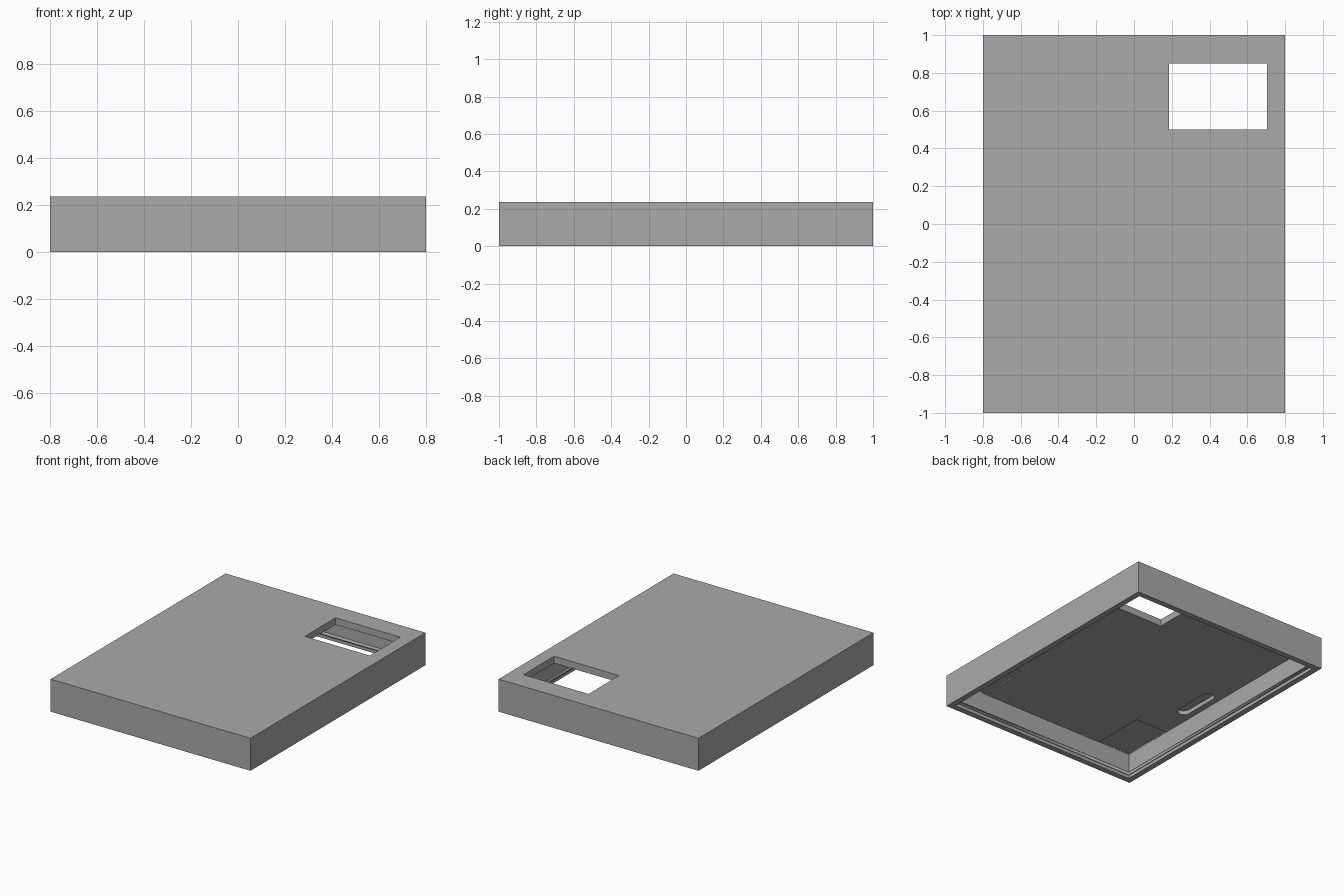
import bpy
import bmesh
import math

cube = bpy.data.objects.get("Cube")
if cube:
    bpy.data.objects.remove(cube, do_unlink=True)

W, L, H = 1.6, 2.0, 0.235   # outer size
WALL, CEILING = 0.042, 0.185
IN_X, IN_Y = W / 2 - WALL, L / 2 - WALL

grey = bpy.data.materials.new("plain grey")
grey.use_nodes = True
grey.diffuse_color = (0.4, 0.4, 0.4, 1)
grey.node_tree.nodes["Principled BSDF"].inputs["Base Color"].default_value = (0.4, 0.4, 0.4, 1)


def prism(name, outline, z0, z1):
    """Upright prism over a flat outline."""
    bm = bmesh.new()
    face = bm.faces.new([bm.verts.new((x, y, z0)) for x, y in outline])
    top = bmesh.ops.extrude_face_region(bm, geom=[face])["geom"]
    verts = [v for v in top if isinstance(v, bmesh.types.BMVert)]
    bmesh.ops.translate(bm, verts=verts, vec=(0, 0, z1 - z0))
    bmesh.ops.recalc_face_normals(bm, faces=bm.faces)
    mesh = bpy.data.meshes.new(name)
    bm.to_mesh(mesh)
    bm.free()
    mesh.materials.append(grey)
    obj = bpy.data.objects.new(name, mesh)
    bpy.context.collection.objects.link(obj)
    return obj


def rect(x0, x1, y0, y1):
    return [(x0, y0), (x1, y0), (x1, y1), (x0, y1)]


def stadium(cx, cy, length, r, steps=12):
    """Rounded slot outline running along y."""
    points = []
    for end in (1, -1):
        for i in range(steps + 1):
            a = math.pi * i / steps + (0 if end > 0 else math.pi)
            points.append((cx + r * math.cos(a), cy + end * length / 2 + r * math.sin(a)))
    return points


def carve(target, cutter):
    mod = target.modifiers.new("carve", "BOOLEAN")
    mod.operation = "DIFFERENCE"
    mod.solver = "EXACT"
    mod.object = cutter
    bpy.context.view_layer.objects.active = target
    bpy.ops.object.modifier_apply(modifier=mod.name)
    bpy.data.objects.remove(cutter, do_unlink=True)


# Shallow tray, open underneath
cover = prism("cover_shell", rect(-W / 2, W / 2, -L / 2, L / 2), 0, H)
carve(cover, prism("cavity", rect(-IN_X, IN_X, -IN_Y, IN_Y), -0.1, CEILING))

# Window through the top
carve(cover, prism("window", rect(0.185, 0.705, 0.5, 0.85), 0.1, 0.3))

# Shallow corner pockets in the ceiling, along the front wall
for side in (-1, 1):
    xs = sorted((side * 0.5, side * (IN_X - 0.002)))
    carve(cover, prism("pocket", rect(*xs, -IN_Y + 0.002, -0.567), 0.15, CEILING + 0.008))

# Rounded slot recess in the ceiling
carve(cover, prism("slot", stadium(-0.669, -0.153, 0.25, 0.045), 0.15, CEILING + 0.03))

bpy.ops.object.select_all(action="DESELECT")
cover.select_set(True)
bpy.context.view_layer.objects.active = cover
bpy.ops.object.shade_smooth_by_angle(angle=math.radians(30))

# Snap bead around the inside of the rim
curve = bpy.data.curves.new("snap_bead", "CURVE")
curve.dimensions = "3D"
curve.bevel_depth = 0.012
curve.bevel_resolution = 3
path = curve.splines.new("POLY")
path.points.add(3)
for point, (x, y) in zip(path.points, rect(-IN_X, IN_X, -IN_Y, IN_Y)):
    point.co = (x, y, 0.035, 1)
path.use_cyclic_u = True
curve.materials.append(grey)
bead = bpy.data.objects.new("snap_bead", curve)
bpy.context.collection.objects.link(bead)
